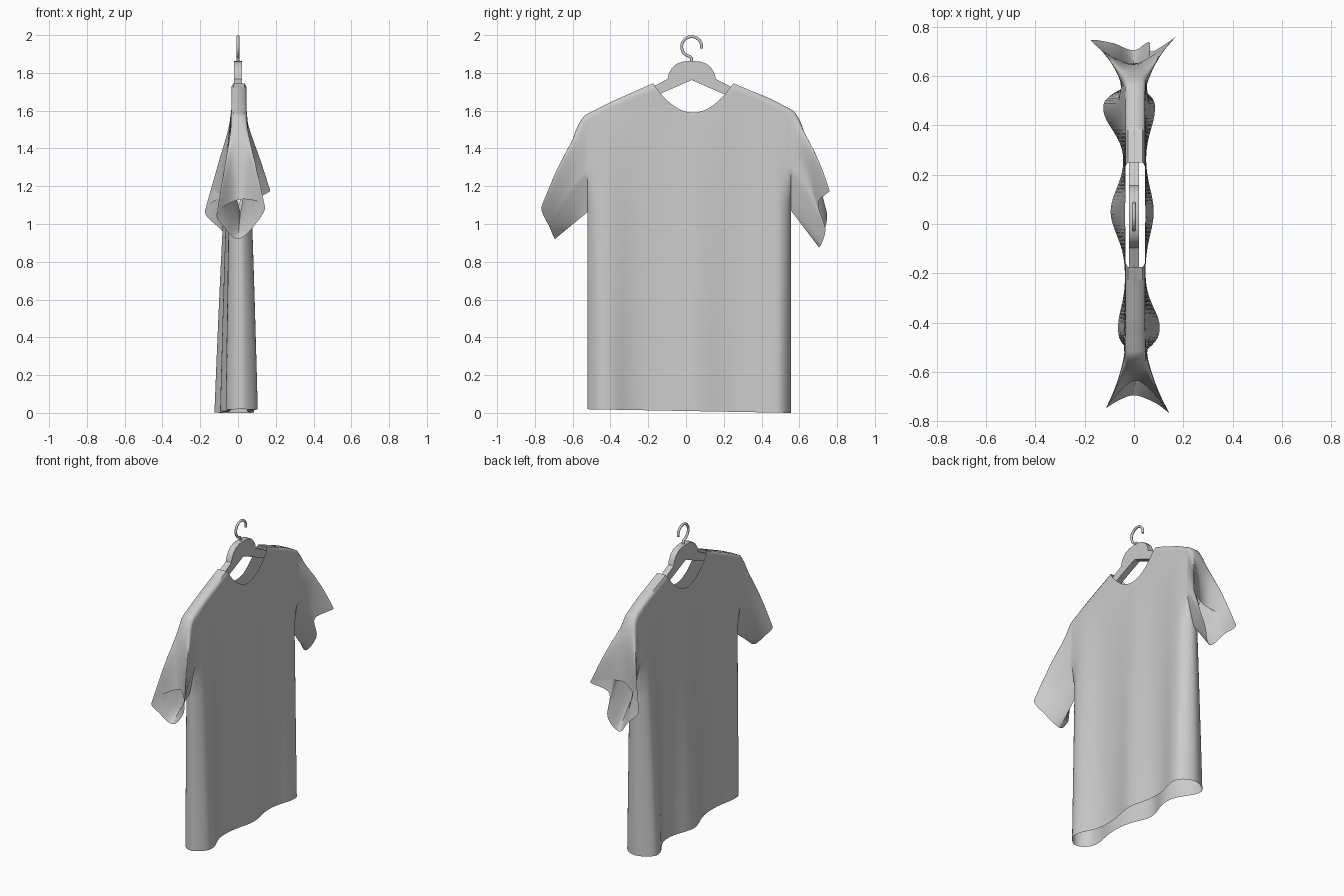
import bpy, bmesh, math
from mathutils import Vector

if "Cube" in bpy.data.objects:
    bpy.data.objects.remove(bpy.data.objects["Cube"])

NZ, PIT, NS = 90, 60, 24          # body rows, armpit row, sleeve rings
Y_L, Y_R, N_L, N_R = -.522, .555, -.175, .25   # sides and neck corners


def clamp(v):
    return max(0.0, min(1.0, v))


def hermite(keys, p):
    """Smooth curve through (param, point) keys, closed over 0..1."""
    k = [(keys[-2][0] - 1, keys[-2][1])] + keys + [(keys[1][0] + 1, keys[1][1])]
    for i in range(1, len(k) - 2):
        if p <= k[i + 1][0] + 1e-9:
            break
    (t0, a), (t1, b), (t2, c), (t3, d) = k[i - 1:i + 3]
    h, t = t2 - t1, (p - t1) / (t2 - t1)
    m1, m2 = (c - a) / (t2 - t0) * h, (d - b) / (t3 - t1) * h
    return (b * (2*t**3 - 3*t*t + 1) + m1 * (t**3 - 2*t*t + t)
            + c * (3*t*t - 2*t**3) + m2 * (t**3 - t*t))


def smooth(ob, angle):
    bpy.ops.object.select_all(action='DESELECT')
    bpy.context.view_layer.objects.active = ob
    ob.select_set(True)
    bpy.ops.object.shade_smooth_by_angle(angle=math.radians(angle))


def make(name, bm, angle):
    bmesh.ops.recalc_face_normals(bm, faces=bm.faces)
    me = bpy.data.meshes.new(name)
    bm.to_mesh(me)
    ob = bpy.data.objects.new(name, me)
    bpy.context.collection.objects.link(ob)
    smooth(ob, angle)


# Cloth shape: top outline and wavy folds
def top(y):
    if N_L <= y <= N_R:
        return 1.59 + .155 * ((y - .0375) / .2125) ** 2
    pts = ([(.25, 1.745), (.45, 1.662), (.56, 1.605)] if y > 0
           else [(-.175, 1.745), (-.4, 1.645), (-.53, 1.58)])
    a, b = pts[:2] if abs(y) < abs(pts[1][0]) else pts[1:]
    return a[1] + (b[1] - a[1]) * (y - a[0]) / (b[0] - a[0])


def folds(y, amps):
    return sum(a * math.exp(-((y - c) / w) ** 2)
               for a, c, w in zip(amps, (.05, .47, -.42), (.13, .12, .11)))


def cloth(y, j, side):
    zb = .01 - .018 * y
    z = zb + (top(y) - zb) * j / NZ
    t = max(0, (1.6 - z) / 1.6) ** .7
    x = .045 + t * folds(y, (.035, .04, .06)) if side > 0 else \
        -.035 - t * folds(y, (.06, .09, .03))
    mid = .005 + t * (-.02 if y > .3 else .015 if y < -.3 else 0)
    d = clamp(min(y - Y_L, Y_R - y) / .07)
    r = math.sqrt(1 - (1 - d) ** 2)
    r += (1 - r) * clamp((j - PIT) / 12)
    if j == NZ and not N_L < y < N_R:
        r *= .75
    return Vector((mid + (x - mid) * r, y, z))


# Shirt body: two sheets, joined along shoulders and sides
n = 26
cols = [N_L + (Y_L - N_L) * math.sin(math.pi / 2 * (1 - i / n)) for i in range(n)]
cols += [N_L + (N_R - N_L) * i / n for i in range(n)]
cols += [N_R + (Y_R - N_R) * math.sin(math.pi / 2 * i / n) for i in range(n + 1)]
bm = bmesh.new()
sheet = {s: [[bm.verts.new(cloth(y, j, s)) for j in range(NZ + 1)] for y in cols]
         for s in (1, -1)}
for g in sheet.values():
    for a, b in zip(g, g[1:]):
        for j in range(NZ):
            bm.faces.new((a[j], b[j], b[j + 1], a[j + 1]))
F, B = sheet[1], sheet[-1]
for i in range(len(cols) - 1):
    if not n <= i < 2 * n:
        bm.faces.new((F[i][NZ], F[i + 1][NZ], B[i + 1][NZ], B[i][NZ]))

# Sleeves: lofted from the armholes to the folded cuffs
cuffs = {
    0: [(0, (0, -.695, .92)), (.2, (.085, -.725, .99)), (.38, (.14, -.762, 1.10)),
        (.5, (.01, -.635, 1.13)), (.62, (-.11, -.742, 1.06)),
        (.8, (-.07, -.72, .98)), (1, (0, -.695, .92))],
    -1: [(0, (0, .705, .875)), (.14, (.06, .738, .97)), (.27, (.075, .70, 1.11)),
         (.39, (.17, .76, 1.18)), (.5, (0, .65, 1.18)), (.62, (-.172, .74, 1.08)),
         (.8, (-.09, .735, .97)), (1, (0, .705, .875))],
}
for col, keys in cuffs.items():
    keys = [(p, Vector(v)) for p, v in keys]
    out = 1 if col else -1
    ring0 = F[col][PIT:] + B[col][PIT:][::-1]
    m = NZ - PIT
    par = [.49 * i / m for i in range(m + 1)] + [.51 + .49 * i / m for i in range(m + 1)]
    prev = ring0
    for k in range(1, NS + 1):
        t = k / NS
        ring = []
        for v, p in zip(ring0, par):
            co = v.co.lerp(hermite(keys, p), t)
            w = math.sin(math.pi * t ** .75) * math.sin(math.pi * p) ** 2
            ring.append(bm.verts.new(co + Vector((0, .035 * out, .03)) * w))
        for i in range(len(ring) - 1):
            bm.faces.new((prev[i], prev[i + 1], ring[i + 1], ring[i]))
        prev = ring
bmesh.ops.remove_doubles(bm, verts=bm.verts, dist=1e-4)
make("shirt", bm, 60)

# Hanger: flat mirrored profile with sloping arms, extruded in x
half = [(.2, 1.675), (.5, 1.5), (.525, 1.52), (.515, 1.56), (.2, 1.73), (.127, 1.768),
        (.122, 1.795), (.105, 1.825), (.08, 1.848), (.045, 1.86)]
prof = [(0, 1.762)] + half + [(0, 1.863)] + [(-y, z) for y, z in reversed(half)]
bm = bmesh.new()
f = bm.faces.new([bm.verts.new((-.02, y + .03, z)) for y, z in prof])
ext = bmesh.ops.extrude_face_region(bm, geom=[f])
bmesh.ops.translate(bm, vec=(.04, 0, 0),
                    verts=[v for v in ext['geom'] if isinstance(v, bmesh.types.BMVert)])
make("hanger", bm, 35)

# Hook: round wire
path = [(.03 + .053 * math.cos(math.radians(a)), 1.939 + .053 * math.sin(math.radians(a)))
        for a in range(-10, 261, 10)] + [(.029, 1.877), (.03, 1.85)]
cu = bpy.data.curves.new("hook", 'CURVE')
cu.dimensions = '3D'
cu.bevel_depth, cu.bevel_resolution, cu.use_fill_caps = .008, 3, True
sp = cu.splines.new('POLY')
sp.points.add(len(path) - 1)
for pt, (y, z) in zip(sp.points, path):
    pt.co = (0, y, z, 1)
sp.use_smooth = True
bpy.context.collection.objects.link(bpy.data.objects.new("hook", cu))
